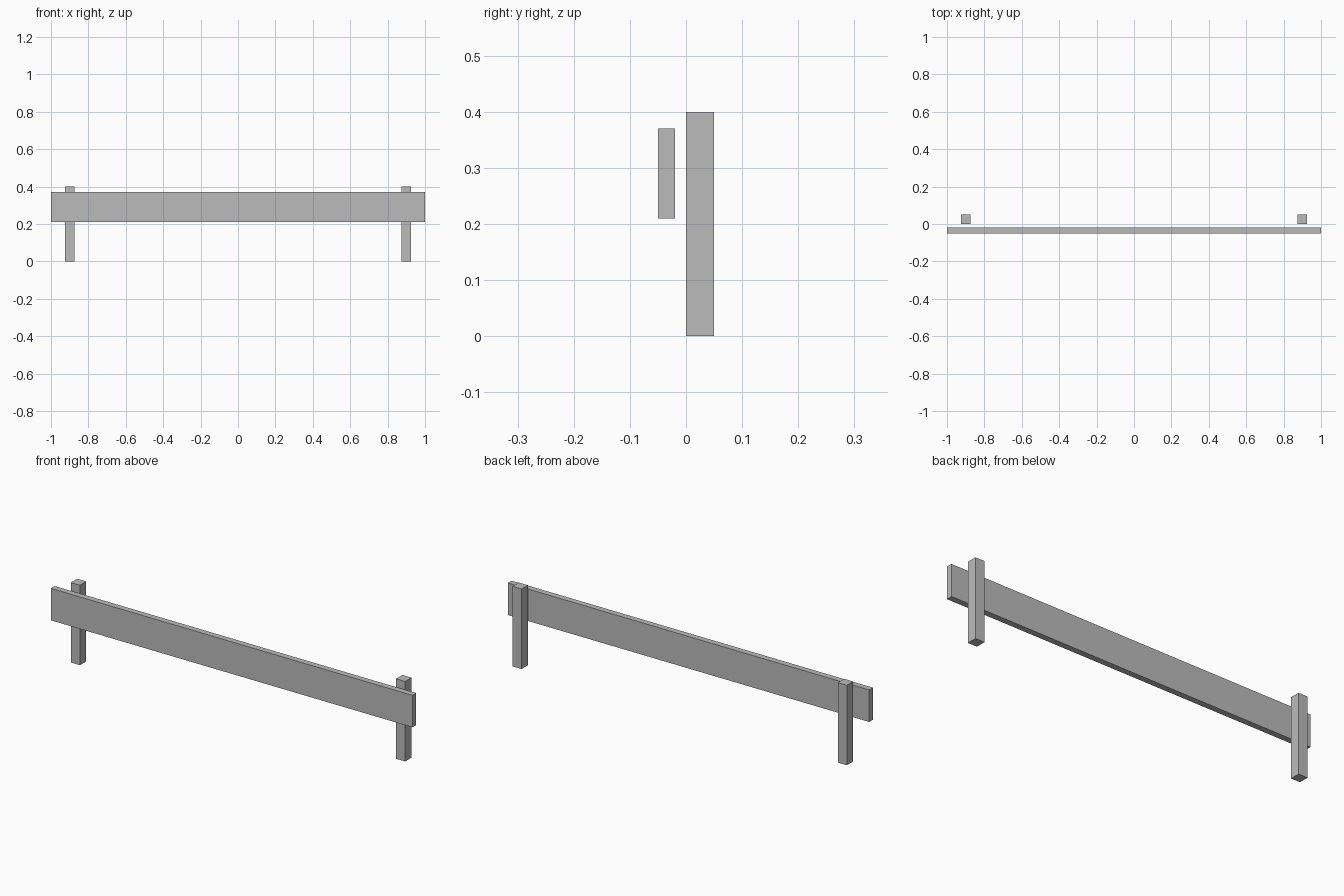
import bpy

if "Cube" in bpy.data.objects:
    bpy.data.objects.remove(bpy.data.objects["Cube"])

grey = bpy.data.materials.new("plain_grey")
grey.diffuse_color = (0.5, 0.5, 0.5, 1.0)
grey.use_nodes = True
grey.node_tree.nodes["Principled BSDF"].inputs["Base Color"].default_value = grey.diffuse_color


def box(name, low, high):
    """Add an axis-aligned box between two corners."""
    centre = [(a + b) / 2 for a, b in zip(low, high)]
    bpy.ops.mesh.primitive_cube_add(size=1, location=centre)
    obj = bpy.context.object
    obj.name = name
    obj.scale = [b - a for a, b in zip(low, high)]
    bpy.ops.object.transform_apply(location=False, rotation=False, scale=True)
    obj.data.materials.append(grey)
    return obj


# Long horizontal board at the front
box("rail_board", (-1, -0.05, 0.21), (1, -0.02, 0.37))

# Two square posts standing just behind the board
for side, x in (("left", -0.9), ("right", 0.9)):
    box(side + "_post", (x - 0.025, 0, 0), (x + 0.025, 0.05, 0.4))
